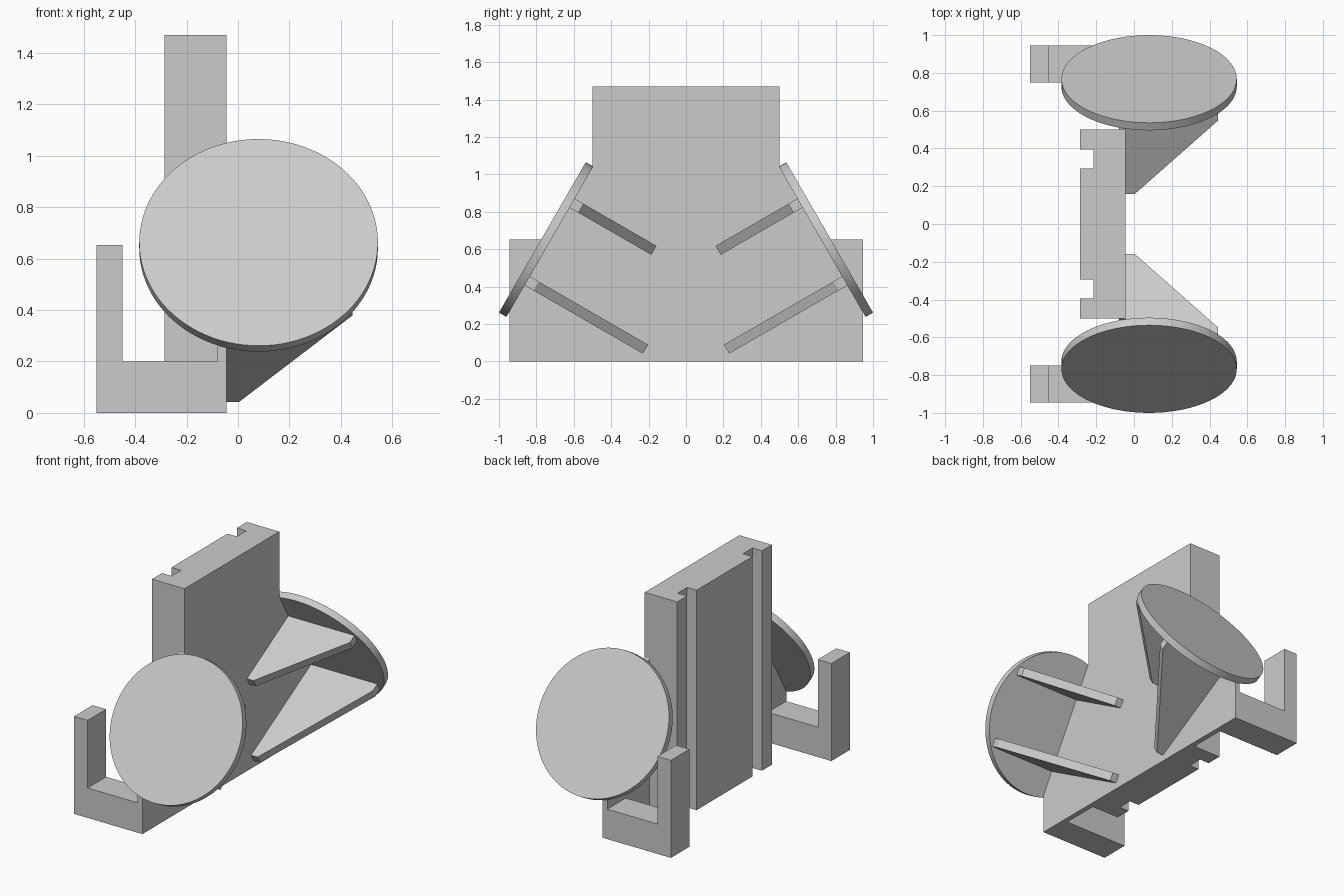
import bpy, bmesh
from math import sin, cos, pi, radians
from mathutils import Vector

if "Cube" in bpy.data.objects:
    bpy.data.objects.remove(bpy.data.objects["Cube"])

X_FRONT, X_SHEET, X_BACK = -0.045, -0.08, -0.285
TILT = radians(30)
DISC_R, DISC_T = 0.464, 0.046
DISC_INNER = Vector((0.08, 0.728, 0.64))           # centre of disc inner face
OUT = Vector((0, cos(TILT), sin(TILT)))            # disc outward normal
UP = Vector((0, -sin(TILT), cos(TILT)))            # up along the disc face
X, Y, Z = Vector((1, 0, 0)), Vector((0, 1, 0)), Vector((0, 0, 1))


def prism(name, pts, origin, u, v, sweep, side=1):
    """Extrude a 2D profile (in axes u, v) along sweep; side=-1 mirrors in y."""
    def place(p):
        return Vector((p.x, p.y * side, p.z))
    bm = bmesh.new()
    verts = [bm.verts.new(place(origin + u * a + v * b)) for a, b in pts]
    face = bm.faces.new(verts)
    new = bmesh.ops.extrude_face_region(bm, geom=[face])["geom"]
    moved = [g for g in new if isinstance(g, bmesh.types.BMVert)]
    bmesh.ops.translate(bm, verts=moved, vec=place(sweep))
    bmesh.ops.recalc_face_normals(bm, faces=bm.faces)
    mesh = bpy.data.meshes.new(name)
    bm.to_mesh(mesh)
    bm.free()
    obj = bpy.data.objects.new(name, mesh)
    bpy.context.collection.objects.link(obj)
    return obj


# Upright plate with two vertical grooves in its back
G = -0.215
half = [(X_FRONT, 0.5), (X_BACK, 0.5), (X_BACK, 0.395), (G, 0.395),
        (G, 0.295), (X_BACK, 0.295)]
plate = half + [(x, -y) for x, y in reversed(half)]
prism("back_plate", plate, Vector((0, 0, 0)), X, Y, Z * 1.47)

for side, label in ((1, "rear"), (-1, "near")):
    # Thin wing closing the space between plate and disc
    wing = [(0.5, 0), (0.945, 0), (0.945, 0.264), (0.5, 1.035)]
    prism(f"wing_{label}", wing, X * X_SHEET, Y, Z, X * (X_FRONT - X_SHEET), side)

    # L-shaped hook behind the wing
    hook = [(X_SHEET, 0), (-0.55, 0), (-0.55, 0.652), (-0.45, 0.652),
            (-0.45, 0.2), (X_SHEET, 0.2)]
    prism(f"hook_{label}", hook, Y * 0.75, X, Z, Y * 0.195, side)

    # Tilted round disc
    ring = [(DISC_R * cos(2 * pi * i / 96), DISC_R * sin(2 * pi * i / 96))
            for i in range(96)]
    disc = prism(f"disc_{label}", ring, DISC_INNER, X, UP, OUT * DISC_T, side)
    bpy.context.view_layer.objects.active = disc
    disc.select_set(True)
    bpy.ops.object.shade_smooth_by_angle(angle=radians(30))
    disc.select_set(False)

    # Two tapered gussets holding the disc
    for level, offset, length in (("upper", 0.238, 0.505), ("lower", -0.242, 0.73)):
        web = [(X_FRONT, 0), (X_FRONT, -length), (0.003, -length),
               (0.445, -0.055), (0.445, 0)]
        start = Vector((0, DISC_INNER.y, DISC_INNER.z)) + UP * (offset - 0.0275)
        prism(f"gusset_{level}_{label}", web, start, X, OUT, UP * 0.055, side)
